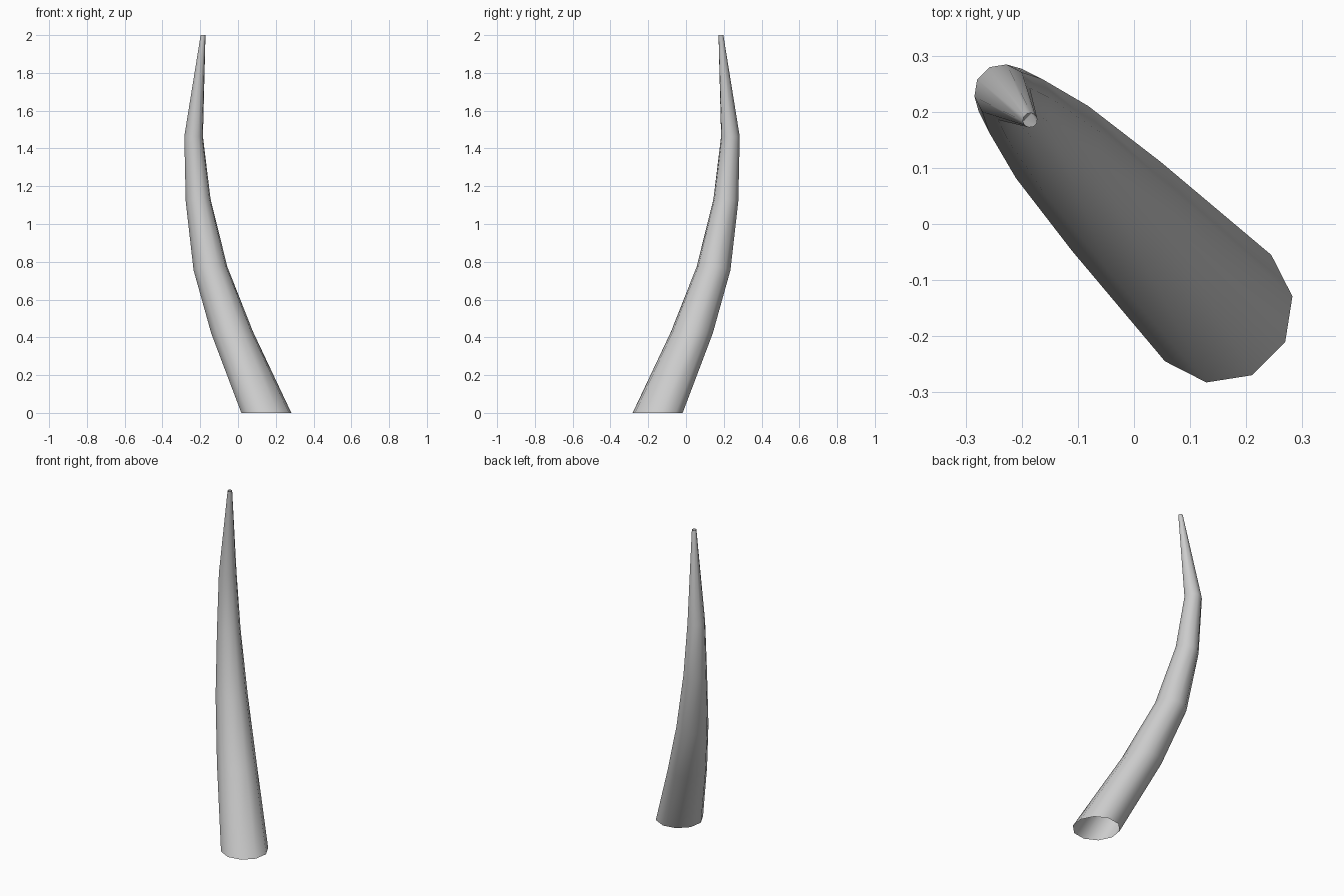
import bpy, bmesh
from math import radians, sin, cos
from mathutils import Vector

if "Cube" in bpy.data.objects:
    bpy.data.objects.remove(bpy.data.objects["Cube"])

SIDES = 10
# Rings along the horn: offset along the (+x, -y) diagonal, height, radius, tilt in degrees
RINGS = [
    (0.150, 0.00, 0.134, 0),
    (-0.031, 0.425, 0.112, 4),
    (-0.146, 0.765, 0.091, 10),
    (-0.211, 1.125, 0.067, 12),
    (-0.235, 1.463, 0.050, 0),
    (-0.185, 2.00, 0.013, 0),
]

along = Vector((1, -1, 0)).normalized()   # bending direction
across = Vector((1, 1, 0)).normalized()
up = Vector((0, 0, 1))

# Curved tapering horn, open at the ends
bm = bmesh.new()
loops = []
for d, z, r, tilt in RINGS:
    center = Vector((d, -d, z))
    t = radians(tilt)
    u = along * cos(t) + up * sin(t)
    loop = []
    for k in range(SIDES):
        a = radians(18 + 360 * k / SIDES)
        loop.append(bm.verts.new(center + u * (r * cos(a)) + across * (r * sin(a))))
    loops.append(loop)

for low, high in zip(loops, loops[1:]):
    for k in range(SIDES):
        n = (k + 1) % SIDES
        bm.faces.new((low[k], low[n], high[n], high[k])).smooth = True

mesh = bpy.data.meshes.new("horn")
bm.to_mesh(mesh)
bm.free()
horn = bpy.data.objects.new("horn", mesh)
bpy.context.collection.objects.link(horn)
